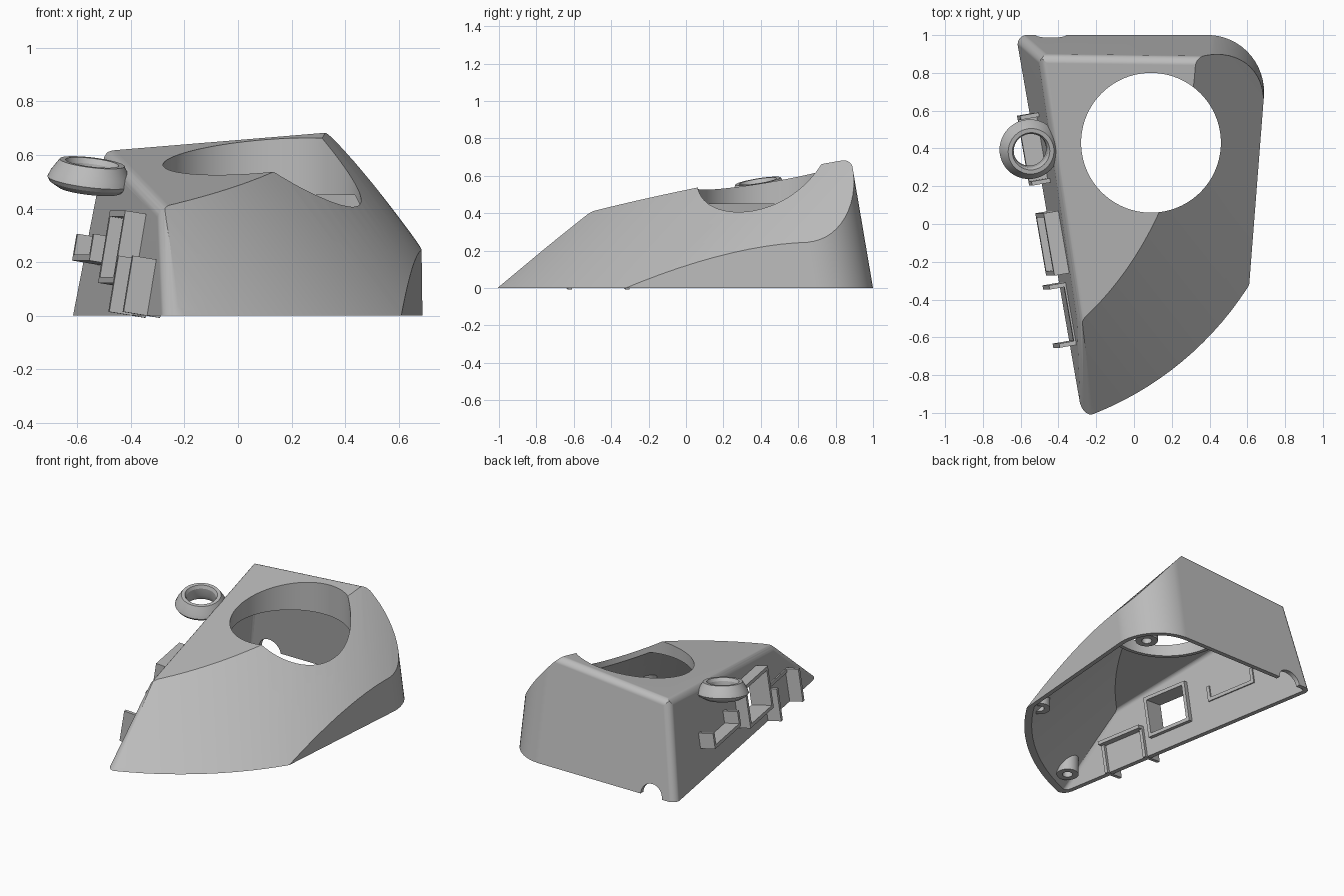
import bpy, bmesh, math
from mathutils import Vector, Matrix

cube = bpy.data.objects.get("Cube")
if cube:
    bpy.data.objects.remove(cube)

grey = bpy.data.materials.new("casing_grey")
grey.use_nodes = True
grey.diffuse_color = (0.5, 0.5, 0.5, 1)
grey.node_tree.nodes["Principled BSDF"].inputs["Base Color"].default_value = (0.5, 0.5, 0.5, 1)


def make_object(name, bm):
    bmesh.ops.recalc_face_normals(bm, faces=bm.faces[:])
    mesh = bpy.data.meshes.new(name)
    bm.to_mesh(mesh)
    bm.free()
    mesh.materials.append(grey)
    obj = bpy.data.objects.new(name, mesh)
    bpy.context.collection.objects.link(obj)
    return obj


def cut(obj, cutter):
    """Subtract the cutter, bake the result and discard the cutter."""
    mod = obj.modifiers.new("cut", 'BOOLEAN')
    mod.operation, mod.solver, mod.object = 'DIFFERENCE', 'EXACT', cutter
    deps = bpy.context.evaluated_depsgraph_get()
    deps.update()
    baked = bpy.data.meshes.new_from_object(obj.evaluated_get(deps))
    obj.modifiers.clear()
    obj.data = baked
    bpy.data.objects.remove(cutter)


def plane(n, d):
    n = Vector(n)
    return n.normalized(), d / n.length


def fillet(a, b, r, steps):
    """Planes that round the edge between planes a and b."""
    angle = a[0].angle(b[0])
    out = []
    for i in range(1, steps):
        t = i / steps
        wa = math.sin((1 - t) * angle) / math.sin(angle)
        wb = math.sin(t * angle) / math.sin(angle)
        out.append((wa * a[0] + wb * b[0], wa * (a[1] - r) + wb * (b[1] - r) + r))
    return out


def clip(bm, planes, inset=0.0):
    """Keep the convex part behind every plane."""
    for n, d in planes:
        bmesh.ops.bisect_plane(bm, geom=bm.verts[:] + bm.edges[:] + bm.faces[:], dist=1e-6,
                               plane_co=n * (d - inset), plane_no=n, clear_outer=True)
        bmesh.ops.holes_fill(bm, edges=bm.edges[:], sides=0)
    bmesh.ops.remove_doubles(bm, verts=bm.verts[:], dist=1e-5)
    return bm


def block():
    bm = bmesh.new()
    bmesh.ops.create_cube(bm, size=4)
    return bm


def cylinder(r, depth, centre, segments=64, turn=None):
    bm = bmesh.new()
    m = Matrix.Translation(centre) @ (turn or Matrix())
    bmesh.ops.create_cone(bm, cap_ends=True, segments=segments, radius1=r, radius2=r,
                          depth=depth, matrix=m)
    return bm


# Walls of the casing
left = plane((-1, -0.174, 0.165), 0.451)
back = plane((0, 1, 0.17), 1.0)
right = plane((1, -0.078, 0), 0.635)
top = plane((-0.085, -0.166, 1), 0.516)
floor = plane((0, 0, -1), 0)


def slope(degrees):
    """One strip of the large slanted, curved front face."""
    c, s = math.cos(math.radians(degrees)), math.sin(math.radians(degrees))
    return plane((c, s, 0.74 * c - 0.93 * s), -0.845 * c + 0.595 * s + 1.72)


walls = [left, back, right, top] + [slope(-69 + 2.5 * i) for i in range(31)]
walls += fillet(left, top, 0.06, 6) + fillet(back, top, 0.05, 6) + fillet(left, back, 0.05, 6)
walls += fillet(left, slope(-69), 0.06, 6) + fillet(back, right, 0.3, 14)

THICK = 0.03
HOLE = (0.09, 0.43, 0.5)

# Hollow shell with open underside
shell = make_object("casing_shell", clip(block(), walls + [floor]))
cut(shell, make_object("cavity", clip(block(), walls, THICK)))
cut(shell, make_object("hole", cylinder(0.37, 1, HOLE, 96)))

# Sleeve hanging below the round opening
sleeve_floor = plane((0, 0, -1), -0.45)
sleeve = make_object("opening_sleeve",
                     clip(clip(cylinder(0.395, 1, HOLE, 96), walls, 0.004), [sleeve_floor]))
cut(sleeve, make_object("hole", cylinder(0.37, 2, HOLE, 96)))

# Cable notch in the back wall
cut(shell, make_object("notch", cylinder(0.08, 0.3, (-0.44, 0.98, 0), 32,
                                         Matrix.Rotation(math.pi / 2, 4, 'X'))))


def wall_box(name, y0, y1, z0, z1, o0, o1, rounding=0):
    """Box aligned to the leaning left wall; o measures outward."""
    bm = bmesh.new()
    bmesh.ops.create_cube(bm, size=1)
    if rounding:
        edges = [e for e in bm.edges if abs(e.verts[0].co.x - e.verts[1].co.x) > 0.5
                 and e.verts[0].co.z > 0]
        bmesh.ops.bevel(bm, geom=edges, offset=rounding, segments=8, affect='EDGES', profile=0.5)
    for v in bm.verts:
        y = y0 + (v.co.y + 0.5) * (y1 - y0)
        z = z0 + (v.co.z + 0.5) * (z1 - z0)
        o = o0 + (v.co.x + 0.5) * (o1 - o0)
        v.co = Vector((-0.451 - 0.174 * y + 0.165 * z, y, z)) + left[0] * o
    return make_object(name, bm)


parts = [shell, sleeve]


def frame(name, y0, y1, z0, z1, o0, o1, sides, t=0.022):
    """Thin plates around an opening in the left wall."""
    spans = {"rear": (y1 - t, y1, z0, z1), "front": (y0, y0 + t, z0, z1),
             "top": (y0, y1, z1 - t, z1), "bottom": (y0, y1, z0, z0 + t)}
    for s in sides:
        parts.append(wall_box(f"{name}_{s}", *spans[s], o0, o1))


# Openings in the left wall
cut(shell, wall_box("window", 0.21, 0.66, 0.21, 0.5, -0.1, 0.1, 0.35))
cut(shell, wall_box("window", -0.24, 0.05, 0.13, 0.36, -0.1, 0.1))
cut(shell, wall_box("window", -0.61, -0.33, -0.05, 0.19, -0.1, 0.1))

# Plates around the openings
frame("socket_frame", -0.26, 0.07, 0.11, 0.38, -0.06, 0.08, ("rear", "front", "top", "bottom"))
frame("port_bracket", -0.64, -0.31, 0.0, 0.21, -0.05, 0.09, ("rear", "front"))
frame("port_bracket", -0.64, -0.31, 0.0, 0.21, -0.08, 0.01, ("top",))
frame("window_shelf", 0.22, 0.59, 0.19, 0.29, -0.04, 0.1, ("rear", "front", "bottom"))

# Flared ring on the left side
profile = [(0.09, -0.02), (0.1, 0), (0.122, 0), (0.15, -0.045), (0.16, -0.07),
           (0.15, -0.085), (0.115, -0.105), (0.1, -0.105), (0.088, -0.07)]
bm = bmesh.new()
verts = [bm.verts.new((r, 0, h)) for r, h in profile]
loop = [bm.edges.new((verts[i - 1], v)) for i, v in enumerate(verts)]
bmesh.ops.spin(bm, geom=verts + loop, axis=(0, 0, 1), cent=(0, 0, 0),
               angle=2 * math.pi, steps=48, use_merge=True)
bmesh.ops.remove_doubles(bm, verts=bm.verts[:], dist=1e-5)
tilt = Vector((0, 0, 1)).rotation_difference(Vector((0.12, -0.16, 1))).to_matrix().to_4x4()
bm.transform(Matrix.Translation((-0.545, 0.385, 0.572)) @ tilt)
parts.append(make_object("side_ring", bm))

# Screw bosses reaching up to the ceiling
for label, x, y in (("right", 0.52, -0.31), ("tip", -0.15, -0.83), ("rear", 0.55, 0.78)):
    boss_floor = plane((0, 0, -1), -0.02)
    boss = make_object(f"screw_boss_{label}",
                       clip(clip(cylinder(0.07, 0.6, (x, y, 0.3), 32), walls, 0.012), [boss_floor]))
    cut(boss, make_object("bore", cylinder(0.032, 0.14, (x, y, 0.03), 24)))
    parts.append(boss)

# Smooth the rounded faces and keep the crisp edges
for obj in parts:
    bpy.ops.object.select_all(action='DESELECT')
    obj.select_set(True)
    bpy.context.view_layer.objects.active = obj
    bpy.ops.object.shade_smooth_by_angle(angle=math.radians(24))
    obj.modifiers.new("even_shading", 'WEIGHTED_NORMAL').keep_sharp = True
